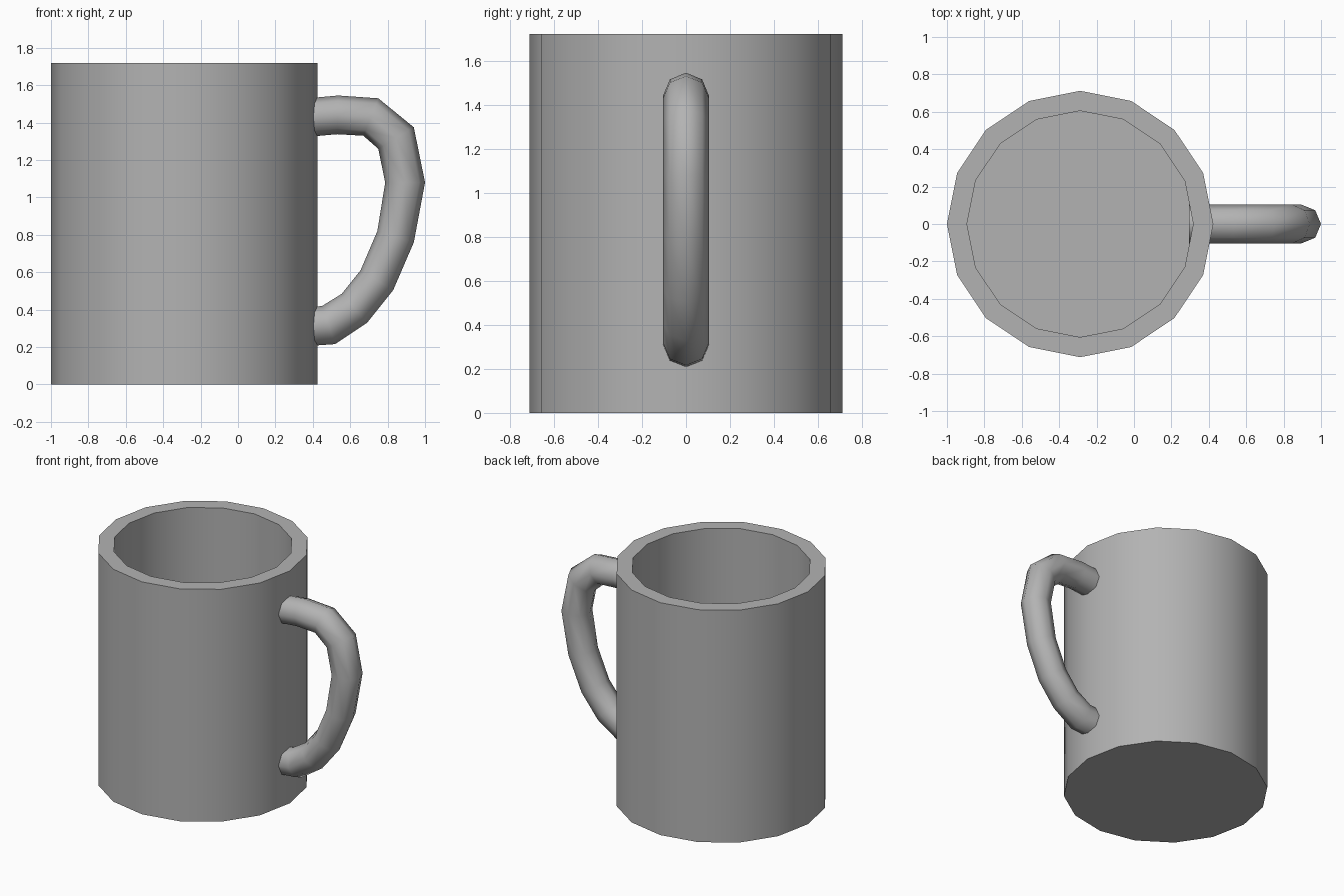
import bpy, math
from mathutils import Vector

if "Cube" in bpy.data.objects:
    bpy.data.objects.remove(bpy.data.objects["Cube"])

# Darker grey for the whole mug
grey = bpy.data.materials.new("mug_grey")
grey.diffuse_color = (0.45, 0.45, 0.45, 1)
grey.use_nodes = True
grey.node_tree.nodes["Principled BSDF"].inputs["Base Color"].default_value = grey.diffuse_color


def skin_rings(name, rings):
    """Bridge successive vertex rings and cap both ends."""
    n = len(rings[0])
    verts = [v for ring in rings for v in ring]
    faces = []
    for r in range(len(rings) - 1):
        a, b = r * n, (r + 1) * n
        for i in range(n):
            j = (i + 1) % n
            faces.append((a + i, a + j, b + j, b + i))
    faces.append(tuple(reversed(range(n))))
    faces.append(tuple(range(len(verts) - n, len(verts))))
    mesh = bpy.data.meshes.new(name)
    mesh.from_pydata(verts, [], faces)
    mesh.materials.append(grey)
    obj = bpy.data.objects.new(name, mesh)
    bpy.context.collection.objects.link(obj)
    bpy.ops.object.select_all(action='DESELECT')
    bpy.context.view_layer.objects.active = obj
    obj.select_set(True)
    bpy.ops.object.mode_set(mode='EDIT')
    bpy.ops.mesh.select_all(action='SELECT')
    bpy.ops.mesh.normals_make_consistent(inside=False)
    bpy.ops.object.mode_set(mode='OBJECT')
    bpy.ops.object.shade_smooth_by_angle(angle=math.radians(60))
    return obj


# Cup body: 16-sided wall, rim and inner floor
def cup_ring(radius, z, sides=16):
    return [(-0.288 + radius * math.cos(2 * math.pi * i / sides),
             radius * math.sin(2 * math.pi * i / sides), z) for i in range(sides)]


profile = [(0.712, 0), (0.712, 1.72), (0.605, 1.72), (0.605, 0.107)]
skin_rings("cup_body", [cup_ring(r, z) for r, z in profile])

# Handle: octagonal tube, given by outer and inner edge points (x, z)
edges = [
    ((0.35, 1.528), (0.35, 1.322)),
    ((0.535, 1.545), (0.53, 1.338)),
    ((0.75, 1.53), (0.67, 1.33)),
    ((0.94, 1.375), (0.75, 1.26)),
    ((1.0, 1.08), (0.787, 1.08)),
    ((0.94, 0.76), (0.745, 0.82)),
    ((0.83, 0.505), (0.655, 0.61)),
    ((0.69, 0.33), (0.555, 0.485)),
    ((0.52, 0.216), (0.45, 0.42)),
    ((0.295, 0.20), (0.295, 0.40)),
]
rings = []
for (ox, oz), (ix, iz) in edges:
    outer, inner = Vector((ox, 0, oz)), Vector((ix, 0, iz))
    mid, half = (outer + inner) / 2, (outer - inner) / 2
    rings.append([mid + half * math.cos(i * math.pi / 4)
                  + Vector((0, 0.104 * math.sin(i * math.pi / 4), 0)) for i in range(8)])
skin_rings("handle", rings)
